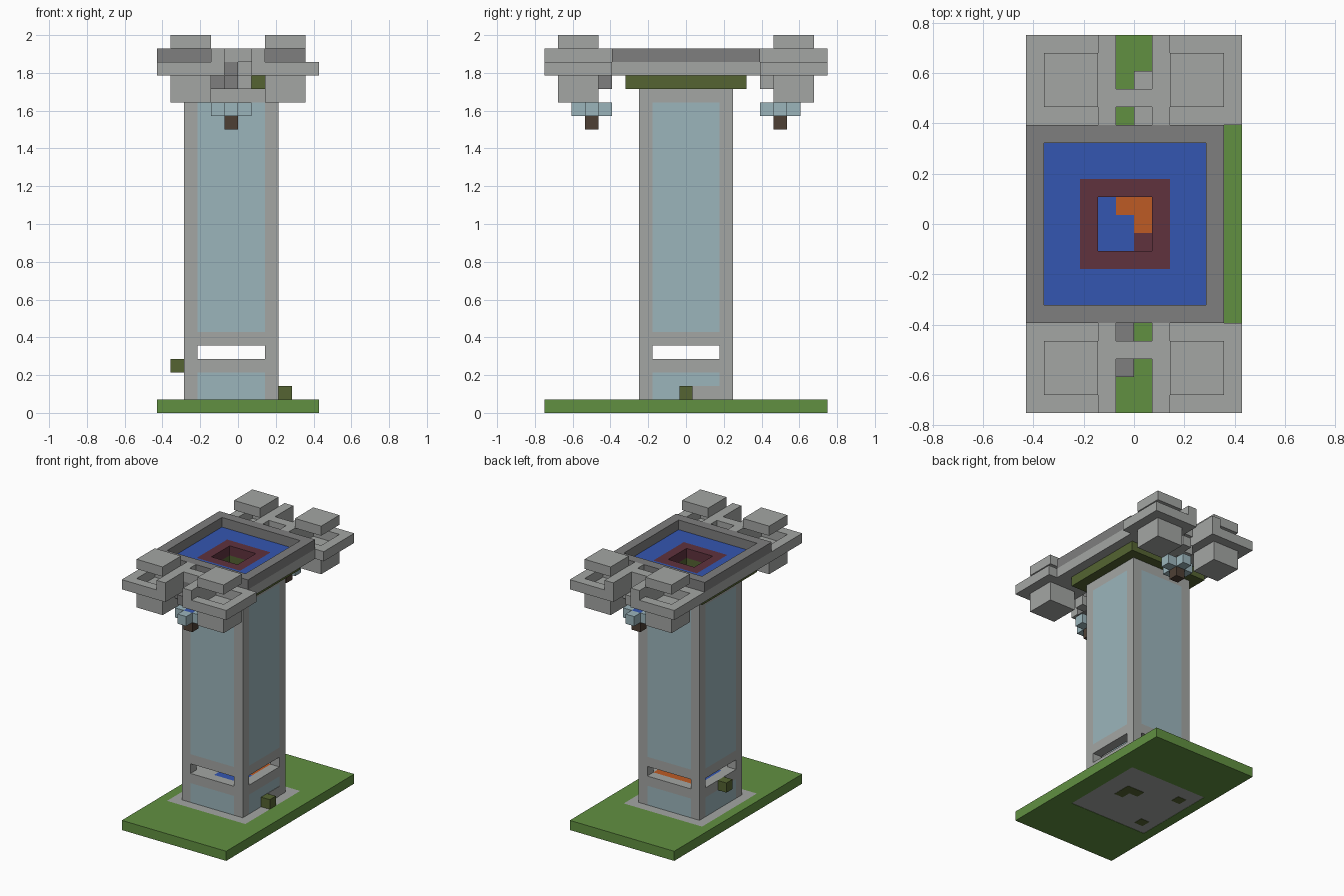
import bpy, bmesh
from mathutils import Matrix, Vector

if "Cube" in bpy.data.objects:
    bpy.data.objects.remove(bpy.data.objects["Cube"], do_unlink=True)

V = 1 / 14  # size of one block


def material(name, rgb):
    m = bpy.data.materials.new(name)
    m.use_nodes = True
    m.diffuse_color = (*rgb, 1)
    m.node_tree.nodes["Principled BSDF"].inputs["Base Color"].default_value = (*rgb, 1)
    return m


STONE = material("light stone", (.37, .38, .37))
DARK = material("dark stone", (.21, .21, .21))
GRASS = material("grass green", (.12, .28, .053))
GLASS = material("pale glass", (.33, .46, .50))
WATER = material("water blue", (.034, .093, .44))
RED = material("dark red", (.115, .032, .048))
ORANGE = material("lava orange", (.51, .105, .018))
OLIVE = material("olive", (.09, .127, .032))
BROWN = material("dark brown", (.076, .051, .036))


def solid(name, mat, *boxes, turn=False):
    """One object from boxes (x0, x1, y0, y1, z0, z1) in block units."""
    bm = bmesh.new()
    for x0, x1, y0, y1, z0, z1 in boxes:
        centre = Vector((x0 + x1, y0 + y1, z0 + z1)) * V / 2
        size = Vector((x1 - x0, y1 - y0, z1 - z0)) * V
        bmesh.ops.create_cube(bm, size=1, matrix=Matrix.Translation(centre) @ Matrix.Diagonal((*size, 1)))
    if turn:  # half turn about the vertical axis
        bm.transform(Matrix.Diagonal((-1, -1, 1, 1)))
    me = bpy.data.meshes.new(name)
    bm.to_mesh(me)
    bm.free()
    me.materials.append(mat)
    ob = bpy.data.objects.new(name, me)
    bpy.context.collection.objects.link(ob)
    return ob


def ring(x0, x1, y0, y1, z0, z1, w=1):
    """Four boxes forming a square frame of width w."""
    return [(x0, x1, y0, y0 + w, z0, z1), (x0, x1, y1 - w, y1, z0, z1),
            (x0, x0 + w, y0 + w, y1 - w, z0, z1), (x1 - w, x1, y0 + w, y1 - w, z0, z1)]


# Ground slab with a stone foundation set into it
solid("ground", GRASS, (-6, 6, -10.5, -4.5, 0, 1), (-6, 6, 4.5, 10.5, 0, 1),
      (-6, -5, -4.5, 4.5, 0, 1), (4, 6, -4.5, 4.5, 0, 1))
solid("foundation", STONE, (-5, 4, -4.5, 4.5, .03, 1))
solid("foundation_spots", OLIVE, *[(x, x + 1, y, y + 1, 0, .03) for x, y in
      ((1, -.5), (1, .5), (0, .5), (-4, 2), (-4, -3.5))])

# Hollow tower: corner posts, bands and glass panels
solid("corner_posts", STONE, *[(x, x + 1, y, y + 1, 1, 24) for x in (-4, 2) for y in (-3.5, 2.5)])


def wall_boxes(z0, z1):
    return [(-3, 2, -3.5, -2.5, z0, z1), (-3, 2, 2.5, 3.5, z0, z1),
            (-4, -3, -2.5, 2.5, z0, z1), (2, 3, -2.5, 2.5, z0, z1)]


solid("wall_bands", STONE, *wall_boxes(3, 4), *wall_boxes(5, 6), *wall_boxes(23, 24))
solid("glass_panels", GLASS, *wall_boxes(1, 3), *wall_boxes(6, 23))
solid("blocked_panel", STONE, (2.5, 3.04, .5, 2.5, 1, 2))
solid("left_switch", OLIVE, (3, 4, -.5, .5, 1, 2))
solid("right_switch", OLIVE, (-5, -4, -.5, .5, 3, 4))

# Tower floor, coloured cell by cell
floor = {WATER: [], ORANGE: [], RED: [], STONE: []}
for i in range(-3, 2):
    for j in range(-2, 3):
        if j == 2 or (j == 1 and i >= -1) or (i >= 0 and j == 0):
            mat = ORANGE
        elif i == 0 and j == -1:
            mat = RED
        elif j == -2 and i < -1:
            mat = STONE
        else:
            mat = WATER
        floor[mat].append((i, i + 1, j - .5, j + .5, 3, 4))
for mat, cells in floor.items():
    solid("floor_" + mat.name.replace(" ", "_"), mat, *cells)

# Pool on top of the tower, with an open shaft in the middle
solid("pool_support", OLIVE, *ring(-5, 4, -4.5, 4.5, 24, 25, 3))
solid("pool_base", STONE, *ring(-6, 5, -5.5, 5.5, 25, 26))
solid("pool_water", WATER, *ring(-5, 4, -4.5, 4.5, 25, 26, 2))
solid("shaft_rim", RED, *ring(-3, 2, -2.5, 2.5, 25, 26))
solid("pool_rim", DARK, *ring(-6, 5, -5.5, 5.5, 26, 27))

# Matching end platforms, the back one a half turn of the front one
for end, turn, hook in (("front", False, DARK), ("back", True, STONE)):
    frames, slabs, blocks = [], [], []
    for x in (-6, 1):
        frames += ring(x, x + 5, -10.5, -5.5, 25, 26)
    for x in (-5, 2):
        slabs.append((x, x + 3, -9.5, -6.5, 27, 28))
        blocks.append((x, x + 3, -9.5, -6.5, 23, 25))
    solid(end + "_frames", STONE, *frames, turn=turn)
    solid(end + "_top_slabs", STONE, *slabs, turn=turn)
    solid(end + "_hanging_blocks", STONE, *blocks, turn=turn)
    solid(end + "_rails", STONE, (-2, -1, -10.5, -5.5, 26, 27), (1, 2, -10.5, -5.5, 26, 27),
          (-1, 1, -7.5, -6.5, 26, 27), turn=turn)
    # Cross-shaped hook and the lantern below it
    solid(end + "_hook", hook, (-2, -1, -7.5, -6.5, 24, 25), (-1, 0, -8.5, -5.5, 24, 25),
          (-1, 0, -7.5, -6.5, 25, 26), turn=turn)
    solid(end + "_hook_arm", STONE, (0, 1, -7.5, -6.5, 24, 25), turn=turn)
    solid(end + "_lantern_glass", GLASS, (-2, -1, -7.5, -6.5, 22, 23), (0, 1, -7.5, -6.5, 22, 23),
          (-1, 0, -8.5, -7.5, 22, 23), (-1, 0, -6.5, -5.5, 22, 23), turn=turn)
    solid(end + "_lantern_water", WATER, (-1, 0, -7.5, -6.5, 22, 23), turn=turn)
    solid(end + "_lantern_base", BROWN, (-1, 0, -7.5, -6.5, 21, 22), turn=turn)
